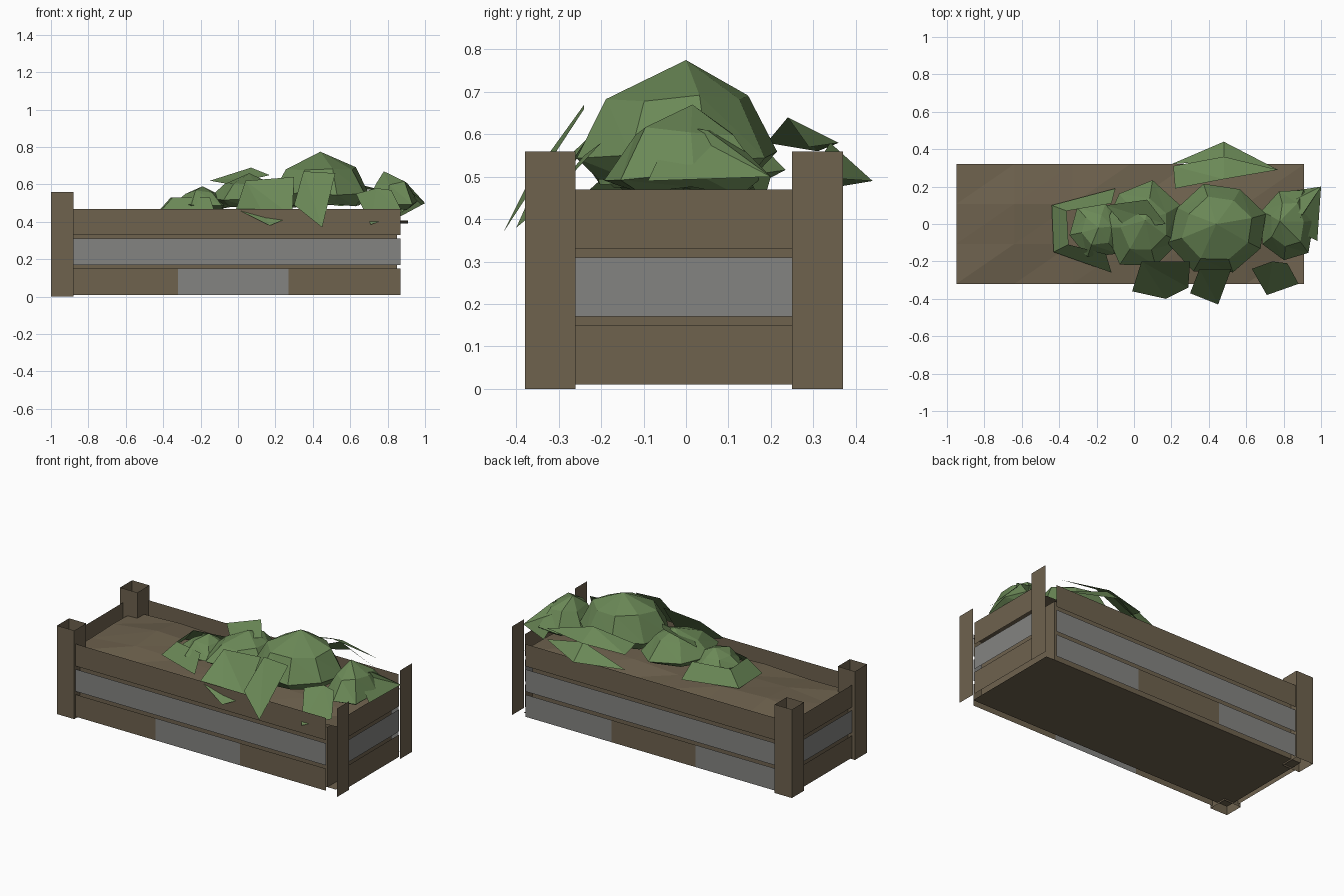
import bpy
import math
import random

cube = bpy.data.objects.get("Cube")
if cube:
    bpy.data.objects.remove(cube, do_unlink=True)


def material(name, rgb):
    m = bpy.data.materials.new(name)
    m.diffuse_color = (*rgb, 1)
    m.use_nodes = True
    m.node_tree.nodes["Principled BSDF"].inputs["Base Color"].default_value = (*rgb, 1)
    return m


WOOD = material("brown wood", (0.156, 0.122, 0.076))
PANEL = material("grey panel", (0.23, 0.23, 0.22))
LEAF = material("leaf green", (0.147, 0.25, 0.095))


def mesh(name, verts, faces, mat):
    me = bpy.data.meshes.new(name)
    me.from_pydata(verts, [], faces)
    me.materials.append(mat)
    ob = bpy.data.objects.new(name, me)
    bpy.context.collection.objects.link(ob)
    return ob


def wall(name, a, b, z0, z1, mat):
    """Upright sheet between two ground points, facing right of a to b."""
    mesh(name, [(*a, z0), (*b, z0), (*b, z1), (*a, z1)], [(0, 1, 2, 3)], mat)


# Corner posts: open square tubes at one end, flat boards at the other
for side, y0, y1 in (("front", -0.38, -0.26), ("back", 0.25, 0.37)):
    ring = [(-1, y0), (-0.88, y0), (-0.88, y1), (-1, y1)]
    verts = [(x, y, z) for z in (0, 0.56) for x, y in ring]
    mesh("post_" + side, verts,
         [(i, (i + 1) % 4, (i + 1) % 4 + 4, i + 4) for i in range(4)], WOOD)
    wall("post_board_" + side, (0.96, y0), (0.96, y1), 0, 0.56, WOOD)

# Three rows of boards on every side, the middle row grey
for row, z in (("lower", 0.01), ("middle", 0.17), ("upper", 0.33)):
    mat = PANEL if row == "middle" else WOOD
    top = z + 0.14
    wall(row + "_board_left", (0.95, -0.26), (0.95, 0.25), z, top, mat)
    wall(row + "_board_right", (-0.98, 0.25), (-0.98, -0.26), z, top, mat)
    if row == "lower":
        cuts = [-0.88, -0.32, 0.27, 0.87]
        for i in range(3):
            a, b = cuts[i], cuts[i + 1]
            wall(f"lower_board_front_{i}", (a, -0.365), (b, -0.365), z, top,
                 PANEL if i == 1 else WOOD)
            wall(f"lower_board_back_{i}", (b, 0.36), (a, 0.36), z, top,
                 WOOD if i == 1 else PANEL)
    else:
        wall(row + "_board_front", (-0.88, -0.365), (0.87, -0.365), z, top, mat)
        wall(row + "_board_back", (0.87, 0.36), (-0.88, 0.36), z, top, mat)

# Inner lining and floor
liner = [(-0.95, -0.32), (0.85, -0.32), (0.85, 0.32), (-0.95, 0.32)]
for i in range(4):
    wall(f"lining_{i}", liner[i], liner[(i + 1) % 4], 0.01, 0.39, WOOD)
mesh("floor", [(-0.95, -0.32, 0.01), (-0.95, 0.32, 0.01),
               (0.91, 0.32, 0.01), (0.91, -0.32, 0.01)], [(0, 1, 2, 3)], WOOD)

# Soil: gently uneven grid
random.seed(4)
NX, NY = 6, 3
soil = []
for i in range(NX + 1):
    for j in range(NY + 1):
        inner = 0 < i < NX and 0 < j < NY
        soil.append((-0.95 + 1.86 * i / NX, -0.32 + 0.64 * j / NY,
                     random.uniform(0.41, 0.44) if inner else random.uniform(0.39, 0.41)))
quads = []
for i in range(NX):
    for j in range(NY):
        a = i * (NY + 1) + j
        b = a + NY + 1
        quads += [(a, b, b + 1), (a, b + 1, a + 1)]
mesh("soil", soil, quads, WOOD)


def clump(name, cx, cy, rx, ry, apex, rings, sides, turn):
    """Faceted leafy mound: an apex over rings of (scale, height)."""
    verts = [apex]
    wobble = [random.uniform(0.9, 1.08) for _ in range(sides)]
    for s, z in rings:
        for k in range(sides):
            t = turn + math.tau * k / sides
            verts.append((cx + rx * s * wobble[k] * math.cos(t),
                          cy + ry * s * wobble[k] * math.sin(t),
                          z + random.uniform(-0.015, 0.015)))
    faces = [(0, 1 + k, 1 + (k + 1) % sides) for k in range(sides)]
    for r in range(len(rings) - 1):
        for k in range(sides):
            a, b = 1 + r * sides + k, 1 + r * sides + (k + 1) % sides
            faces += [(a, a + sides, b + sides), (a, b + sides, b)]
    mesh(name, verts, faces, LEAF)


# Leafy mounds
clump("main_clump", 0.45, -0.02, 0.28, 0.26, (0.44, 0, 0.775),
      [(0.68, 0.68), (0.96, 0.55), (0.75, 0.49)], 8, 0.3)
clump("middle_clump", 0.06, -0.01, 0.22, 0.24, (0.06, 0.02, 0.66),
      [(0.6, 0.61), (1, 0.51), (0.75, 0.47)], 7, 0.5)
clump("small_clump", -0.2, -0.03, 0.16, 0.16, (-0.19, -0.02, 0.59),
      [(0.55, 0.56), (1, 0.5), (0.7, 0.47)], 6, 0.2)
clump("end_clump", 0.82, 0, 0.15, 0.2, (0.78, 0.015, 0.67),
      [(0.62, 0.605), (1, 0.5), (0.7, 0.465)], 7, 0.1)


def leaf(name, pts):
    """Folded leaf: a fan of triangles from its first point."""
    mesh(name, pts, [(0, i, i + 1) for i in range(1, len(pts) - 1)], LEAF)


# Drooping leaves over the front
leaf("front_leaf_middle", [(0.04, -0.2, 0.62), (-0.01, -0.36, 0.47),
                           (0.17, -0.4, 0.38), (0.29, -0.34, 0.43), (0.3, -0.2, 0.64)])
leaf("front_leaf_centre", [(0.35, -0.24, 0.67), (0.3, -0.37, 0.49),
                           (0.45, -0.43, 0.37), (0.52, -0.24, 0.66)])
leaf("front_leaf_end", [(0.74, -0.2, 0.58), (0.63, -0.24, 0.55), (0.71, -0.38, 0.385),
                        (0.88, -0.32, 0.45), (0.82, -0.21, 0.57)])

# Back spray: one raised fold and a lower skirt
leaf("back_leaf", [(0.48, 0.24, 0.64), (0.77, 0.29, 0.57), (0.48, 0.36, 0.58),
                   (0.21, 0.31, 0.56), (0.22, 0.19, 0.58)])
leaf("back_leaf_skirt", [(0.48, 0.34, 0.58), (0.77, 0.29, 0.5),
                         (0.48, 0.44, 0.49), (0.2, 0.32, 0.47)])

# Leaves reaching past the end
leaf("end_leaf_back", [(0.8, 0.1, 0.6), (0.87, 0.18, 0.43),
                       (1.0, 0.2, 0.5), (0.9, 0.05, 0.61)])
leaf("end_leaf_front", [(0.85, -0.03, 0.62), (0.9, 0.05, 0.61),
                        (1.0, 0.2, 0.5), (0.98, -0.09, 0.49)])
leaf("front_raised_leaf", [(-0.15, 0.1, 0.62), (-0.04, -0.02, 0.6),
                           (0.17, 0.0, 0.65), (0.07, 0.13, 0.69)])

# Curled border of leaves around the small mound
outer = [(-0.1, 0.19), (-0.44, 0.1), (-0.43, -0.15), (-0.12, -0.26)]
inner = [(-0.12, 0.11), (-0.36, 0.07), (-0.35, -0.11), (-0.15, -0.16)]
border = [(x, y, 0.44) for x, y in outer] + [(x, y, 0.53) for x, y in inner]
mesh("curled_leaf_border", border, [(i, i + 4, i + 5, i + 1) for i in range(3)], LEAF)
